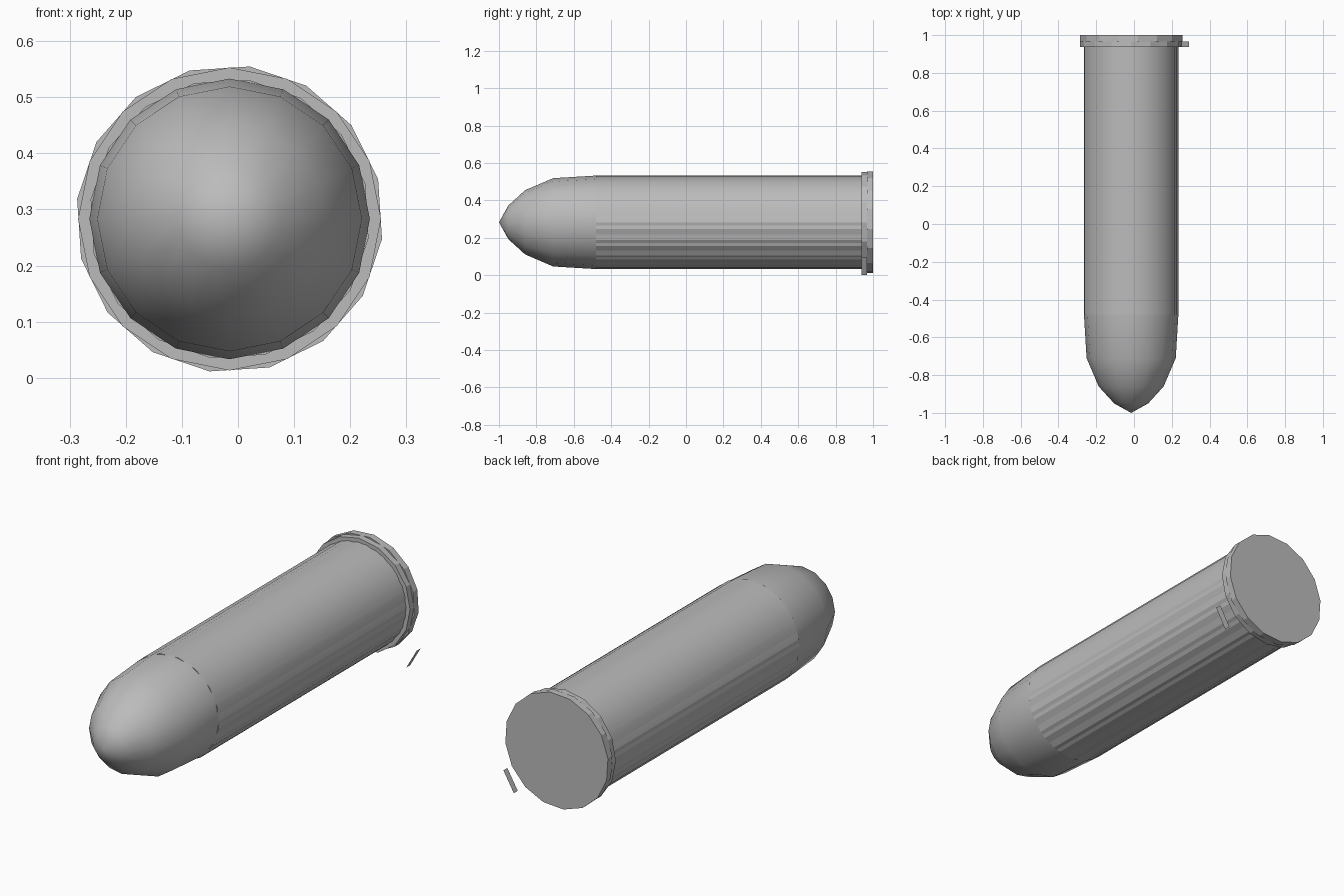
import bpy, math

if "Cube" in bpy.data.objects:
    bpy.data.objects.remove(bpy.data.objects["Cube"])

CX, CZ, N = -0.015, 0.283, 16

grey = bpy.data.materials.new("plain grey")
grey.diffuse_color = (0.5, 0.5, 0.5, 1)
grey.use_nodes = True
grey.node_tree.nodes["Principled BSDF"].inputs["Base Color"].default_value = grey.diffuse_color


def make(name, verts, faces):
    me = bpy.data.meshes.new(name)
    me.from_pydata(verts, [], faces)
    me.materials.append(grey)
    me.update()
    ob = bpy.data.objects.new(name, me)
    bpy.context.collection.objects.link(ob)
    return ob


def lathe(name, profile, turn, smooth):
    """Sweep (y, radius) points round the long axis; zero radius makes a tip."""
    verts, faces, rings = [], [], []
    for y, r in profile:
        start = len(verts)
        count = N if r > 0 else 1
        for i in range(count):
            a = math.radians(turn) + i * math.tau / N
            verts.append((CX + r * math.cos(a), y, CZ + r * math.sin(a)))
        rings.append([start + i % count for i in range(N)])
    for a, b in zip(rings, rings[1:]):
        for i in range(N):
            j = (i + 1) % N
            if a[i] == a[j]:
                faces.append((a[i], b[i], b[j]))
            else:
                faces.append((a[i], b[i], b[j], a[j]))
    if profile[0][1] > 0:
        faces.append(tuple(rings[0]))
    faces.append(tuple(reversed(rings[-1])))
    ob = make(name, verts, faces)
    for p in ob.data.polygons:
        p.use_smooth = len(p.vertices) <= 4 and smooth(p.normal)
    return ob


upper = lambda n: n.z > -0.05
flat = lambda n: False

# pointed nose running back inside the casing
lathe("nose", [(-1, 0), (-0.95, 0.09), (-0.86, 0.172), (-0.71, 0.236),
               (-0.48, 0.25)], 0, lambda n: True)
lathe("inner_casing", [(-0.48, 0.25), (0.95, 0.25)], 0, upper)
# outer casing, slightly turned so its edges cross the inner one
lathe("casing", [(-0.48, 0.25), (0.95, 0.25)], -8, upper)

# two-layer rim at the back
lathe("rim_front", [(0.937, 0.27), (0.968, 0.27)], 0, flat)
lathe("rim_back", [(0.967, 0.274), (1.0, 0.274)], -7.5, flat)

# loose strip beside the rim
make("loose_strip", [(0.235, 0.937, 0.0), (0.235, 0.967, 0.0),
                     (0.29, 0.967, 0.095), (0.29, 0.937, 0.095)],
     [(0, 3, 2, 1)])
